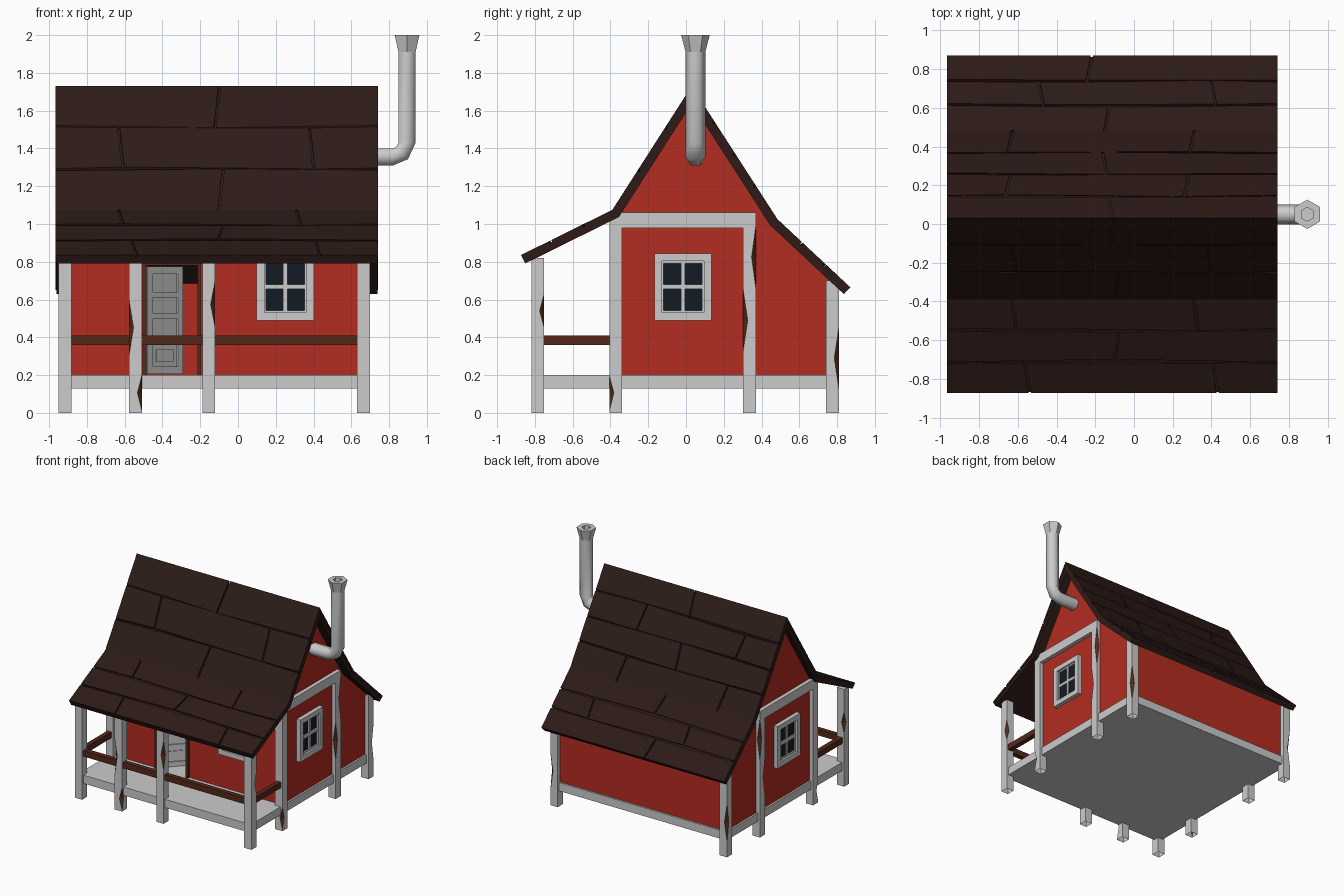
import bpy, math
from mathutils import Vector, Matrix

if "Cube" in bpy.data.objects:
    bpy.data.objects.remove(bpy.data.objects["Cube"])


def material(name, rgb):
    m = bpy.data.materials.new(name)
    m.diffuse_color = (*rgb, 1)
    m.use_nodes = True
    m.node_tree.nodes["Principled BSDF"].inputs["Base Color"].default_value = m.diffuse_color
    return m


RED = material("red_paint", (0.45, 0.025, 0.015))
ROOF = material("dark_shingle", (0.026, 0.011, 0.009))
BROWN = material("brown_wood", (0.09, 0.022, 0.01))
GLASS = material("dark_glass", (0.007, 0.011, 0.017))

X0, X1 = -0.915, 0.665            # side wall planes
XC = (X0 + X1) / 2


def make(name, polys, mat=None, M=Matrix()):
    """Mesh from a list of polygons given as point lists."""
    verts, faces, seen = [], [], {}
    for p in polys:
        f = []
        for co in p:
            v = M @ Vector(co)
            k = tuple(round(c, 5) for c in v)
            if k not in seen:
                seen[k] = len(verts)
                verts.append(v)
            f.append(seen[k])
        faces.append(f)
    me = bpy.data.meshes.new(name)
    me.from_pydata(verts, [], faces)
    ob = bpy.data.objects.new(name, me)
    bpy.context.collection.objects.link(ob)
    if mat:
        me.materials.append(mat)
    return ob


def hexa(b, t):
    """Six faces from a bottom and a top ring of four points."""
    return [b[::-1], t] + [[b[i], b[(i + 1) % 4], t[(i + 1) % 4], t[i]] for i in range(4)]


def box(xa, xb, ya, yb, za, zb):
    ring = [(xa, ya), (xb, ya), (xb, yb), (xa, yb)]
    return hexa([(x, y, za) for x, y in ring], [(x, y, zb) for x, y in ring])


# Floor slab
make("floor_slab", box(X0 - 0.015, X1 + 0.015, -0.8, 0.79, 0.13, 0.2))

# Posts with worn notches on their corners
chips = []


def post(name, x, y, h, notches):
    r = 0.034
    c = [Vector((x + sx * r, y + sy * r, 0)) for sx, sy in ((-1, -1), (1, -1), (1, 1), (-1, 1))]
    up = lambda p, z: Vector((p.x, p.y, z))

    def chain(i, step):
        pts = [c[i]]
        d = (c[(i + step) % 4] - c[i]).normalized()
        for k, za, zb in sorted(notches, key=lambda n: n[1]):
            if k == i:
                pts += [up(c[i], za), up(c[i] + d * 0.024, (za + zb) / 2), up(c[i], zb)]
        return pts + [up(c[i], h)]

    polys = [chain((i + 1) % 4, -1) + chain(i, 1)[::-1] for i in range(4)]
    make(name, polys + [[up(p, h) for p in c]])
    for k, za, zb in notches:
        zm = (za + zb) / 2
        n, p = [up(c[k] + (c[(k + s) % 4] - c[k]).normalized() * 0.024, zm) for s in (1, -1)]
        chips.extend([[up(c[k], za), n, p], [up(c[k], zb), p, n]])


SIDE_POSTS = [("porch", -0.785, 0.82, [(2, 0.45, 0.63)]),
              ("front_wall", -0.372, 1.06, [(1, 0.01, 0.2)]),
              ("middle", 0.337, 1.06, [(1, 0.33, 0.65), (2, 0.65, 1.0)]),
              ("back", 0.775, 0.7, [(2, 0.13, 0.45)])]
for n, y, h, notch in SIDE_POSTS:
    post(n + "_post_right", X1, y, h, notch)
    post(n + "_post_left", X0, y, h, [((1, 0, 3, 2)[k], a, b) for k, a, b in notch])
post("door_post_left", -0.543, -0.785, 0.82, [(0, 0.3, 0.6), (1, 0.01, 0.2)])
post("door_post_right", -0.155, -0.785, 0.82, [(1, 0.45, 0.7)])
make("worn_wood_chips", chips, BROWN)

# Side beams and porch rails
rails = box(X0, X1, -0.805, -0.765, 0.36, 0.41)
for n, x in (("left", X0), ("right", X1)):
    make("gable_beam_" + n, box(x - 0.033, x + 0.033, -0.405, 0.37, 0.98, 1.06))
    rails += box(x - 0.02, x + 0.02, -0.765, -0.39, 0.36, 0.41)
make("porch_rails", rails, BROWN)

# Walls: gables, back, and front with a door opening
gable = [(-0.37, 0.2), (0.775, 0.2), (0.775, 0.69), (0.45, 1.01), (0.03, 1.67), (-0.37, 1.05)]
make("right_wall", [[(X1, y, z) for y, z in gable]], RED)
make("left_wall", [[(X0, y, z) for y, z in gable[::-1]]], RED)
make("back_wall", [[(X1, 0.775, 0.2), (X0, 0.775, 0.2), (X0, 0.775, 0.69), (X1, 0.775, 0.69)]], RED)
DL, DR, DT = -0.5, -0.2, 0.79


def front_panel(xa, xb, za, zb):
    return [(xa, -0.37, za), (xb, -0.37, za), (xb, -0.37, zb), (xa, -0.37, zb)]


make("front_wall", [front_panel(X0, DL, 0.2, DT), front_panel(DR, X1, 0.2, DT),
                    front_panel(X0, X1, DT, 1.05)], RED)

# Door frame and door swung inwards
make("door_frame", box(DL - 0.005, DL + 0.015, -0.39, -0.34, 0.2, 0.8)
     + box(DR - 0.015, DR + 0.005, -0.39, -0.34, 0.2, 0.8)
     + box(DL + 0.015, DR - 0.015, -0.39, -0.34, 0.78, 0.8), BROWN)
door = box(0, 0.27, 0, 0.02, 0.205, 0.775)
for y in (-0.01, 0.02):
    door += box(0, 0.04, y, y + 0.01, 0.205, 0.775) + box(0.23, 0.27, y, y + 0.01, 0.205, 0.775)
    for za, zb in ((0.205, 0.245), (0.36, 0.39), (0.5, 0.53), (0.61, 0.64), (0.735, 0.775)):
        door += box(0.04, 0.23, y, y + 0.01, za, zb)
    door += box(0.07, 0.2, y + 0.002, y + 0.008, 0.27, 0.335)
make("door", door, None, Matrix.Translation((DL + 0.015, -0.36, 0)) @ Matrix.Rotation(math.radians(46), 4, 'Z'))


# Windows: local x across, -y outward, z up
def window(name, M):
    f = []
    for s in (-1, 1):
        f += box(min(s * 0.11, s * 0.152), max(s * 0.11, s * 0.152), -0.035, 0.01, 0.49, 0.845)
    f += box(-0.11, 0.11, -0.035, 0.01, 0.49, 0.532) + box(-0.11, 0.11, -0.035, 0.01, 0.803, 0.845)
    make(name + "_frame", f, None, M)
    b = box(-0.011, 0.011, -0.02, 0.005, 0.532, 0.803)
    for sx in (-1, 1):
        a, c = sorted((sx * 0.011, sx * 0.11))
        b += box(a, c, -0.02, 0.005, 0.655, 0.68)
        a, c = sorted((sx * 0.102, sx * 0.11))
        b += box(a, c, -0.02, 0.005, 0.532, 0.803)
    for z in (0.532, 0.792):
        b += box(-0.102, 0.102, -0.02, 0.005, z, z + 0.011)
    make(name + "_bars", b, None, M)
    make(name + "_glass", box(-0.11, 0.11, -0.008, 0.004, 0.532, 0.803), GLASS, M)


window("front_window", Matrix.Translation((0.25, -0.37, 0)))
window("right_window", Matrix.Translation((X1, -0.016, 0)) @ Matrix.Rotation(math.pi / 2, 4, 'Z'))
window("left_window", Matrix.Translation((X0, -0.016, 0)) @ Matrix.Rotation(-math.pi / 2, 4, 'Z'))

# Roof: bent board underneath, staggered planks on top
PROFILE = [Vector(p) for p in ((-0.873, 0.836), (-0.39, 1.075), (0.03, 1.73), (0.484, 1.026), (0.87, 0.665))]


def offset(d):
    dirs = [(b - a).normalized() for a, b in zip(PROFILE, PROFILE[1:])]
    nor = [Vector((t.y, -t.x)) for t in dirs]
    out = []
    for i, p in enumerate(PROFILE):
        a, b = nor[max(i - 1, 0)], nor[min(i, len(nor) - 1)]
        out.append(p + (a + b) * (d / (1 + a.dot(b))))
    return out


RX0, RX1 = -0.962, 0.738
outer, inner = offset(0.012), offset(0.05)
board = []
for i in range(4):
    q = [outer[i], outer[i + 1], inner[i + 1], inner[i]]
    ring = hexa([(RX0, *p) for p in q], [(RX1, *p) for p in q])
    board += [f for k, f in enumerate(ring) if not (k == 3 and i < 3) and not (k == 5 and i > 0)]
make("roof_board", board, ROOF)

top, low = offset(0), offset(0.02)
# per roof panel: plank joints of each row, from the low-y edge
ROWS = [[(-0.55, 0.42), (-0.09,), (-0.62, 0.32)],
        [(-0.09,), (-0.62, 0.39), (-0.11,)],
        [(-0.12,), (-0.65, 0.27), (-0.15,), (-0.64, 0.3)],
        [(-0.14,), (-0.48, 0.41), (-0.23,)]]
planks = []
for i, rows in enumerate(ROWS):
    n, length = len(rows), (PROFILE[i + 1] - PROFILE[i]).length
    gap = 0.006 / length

    def edge(k, x):
        return k / n + (0.008 / length * math.sin(4 * x + 2 * k + i) if 0 < k < n else 0)

    for k, joints in enumerate(rows):
        xs = [RX0 - 0.003, *joints, RX1 + 0.003]
        for j in range(len(xs) - 1):
            xa = xs[j] + (0.006 if j else 0)
            xb = xs[j + 1] - (0.006 if j < len(joints) else 0)
            tilt = 0.012 * (-1) ** (k + i)
            ga, gb = (gap if k else 0), (gap if k < n - 1 else 0)
            corners = []
            for x, e, g, left in ((xa, k, ga, 1), (xb, k, ga, 0), (xb, k + 1, -gb, 0), (xa, k + 1, -gb, 1)):
                inside = j > 0 if left else j < len(joints)
                s = tilt * (1 if e == k else -1) if inside else 0
                corners.append((x + s, edge(e, x) + g))
            planks += hexa([(x, *low[i].lerp(low[i + 1], t)) for x, t in corners],
                           [(x, *top[i].lerp(top[i + 1], t)) for x, t in corners])
make("roof_planks", planks, ROOF)

# Stove pipe: six-sided sweep with a flared, hollow top
PIPE = [(0.6, 1.355, 0, 0.052), (0.82, 1.355, 0, 0.052), (0.868, 1.375, 45, 0.052),
        (0.895, 1.43, 90, 0.052), (0.895, 1.91, 90, 0.052), (0.895, 2.0, 90, 0.0755),
        (0.895, 2.0, 90, 0.036), (0.895, 1.94, 90, 0.036)]
rings = []
for x, z, ang, r in PIPE:
    a = math.radians(ang)
    rings.append([(x - r * math.sin(u) * math.sin(a), 0.05 + r * math.cos(u), z + r * math.sin(u) * math.cos(a))
                  for u in (k * math.pi / 3 for k in range(6))])
pipe = [[p[k], p[(k + 1) % 6], q[(k + 1) % 6], q[k]] for p, q in zip(rings, rings[1:]) for k in range(6)]
ob = make("stove_pipe", pipe + [rings[0][::-1], rings[-1]])
for f in ob.data.polygons:
    f.use_smooth = f.index < 24
